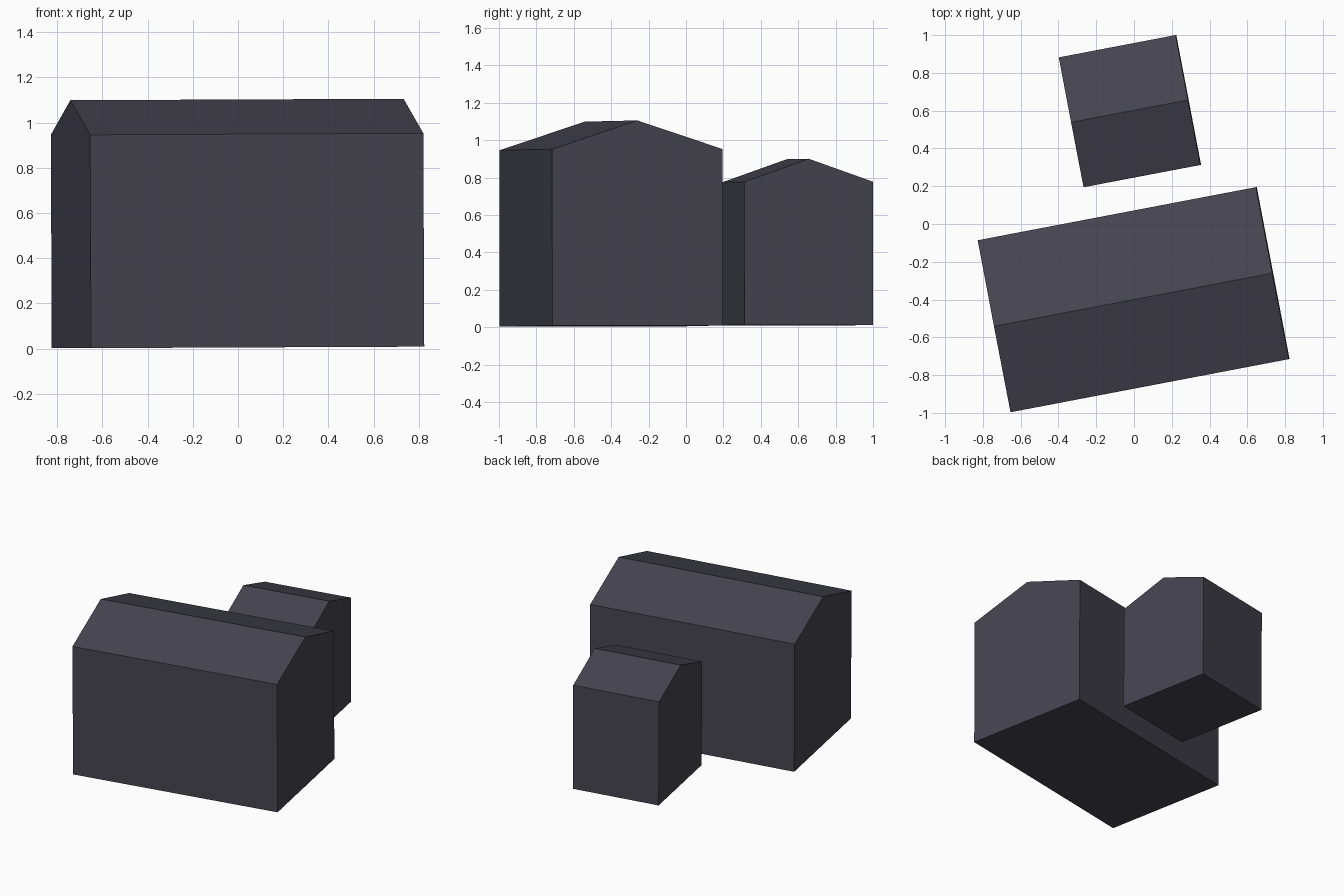
import bpy
import bmesh
from math import radians

cube = bpy.data.objects.get("Cube")
if cube:
    bpy.data.objects.remove(cube, do_unlink=True)

# One slate colour for every wall and roof
slate = bpy.data.materials.new("dark slate")
slate.use_nodes = True
colour = (0.06, 0.058, 0.08, 1)
slate.diffuse_color = colour
slate.node_tree.nodes["Principled BSDF"].inputs["Base Color"].default_value = colour


def gabled_building(name, centre, length, width, eaves, ridge):
    """Extrude a gable profile along the ridge direction."""
    half = width / 2
    profile = [(-half, 0), (half, 0), (half, eaves), (0, ridge), (-half, eaves)]
    bm = bmesh.new()
    gable = bm.faces.new([bm.verts.new((-length / 2, y, z)) for y, z in profile])
    moved = bmesh.ops.extrude_face_region(bm, geom=[gable], use_keep_orig=True)["geom"]
    end = [v for v in moved if isinstance(v, bmesh.types.BMVert)]
    bmesh.ops.translate(bm, verts=end, vec=(length, 0, 0))
    bmesh.ops.recalc_face_normals(bm, faces=bm.faces[:])
    mesh = bpy.data.meshes.new(name)
    bm.to_mesh(mesh)
    bm.free()
    mesh.materials.append(slate)
    building = bpy.data.objects.new(name, mesh)
    bpy.context.collection.objects.link(building)
    building.location = centre
    # Turned on the plot, with a very slight rise to the model's left
    building.rotation_euler = (0, radians(-0.25), radians(10.8))


gabled_building("main_house", (0, -0.4, 0.006), 1.5, 0.927, 0.943, 1.096)
gabled_building("rear_outbuilding", (-0.02, 0.598, 0.011), 0.63, 0.7, 0.765, 0.888)
